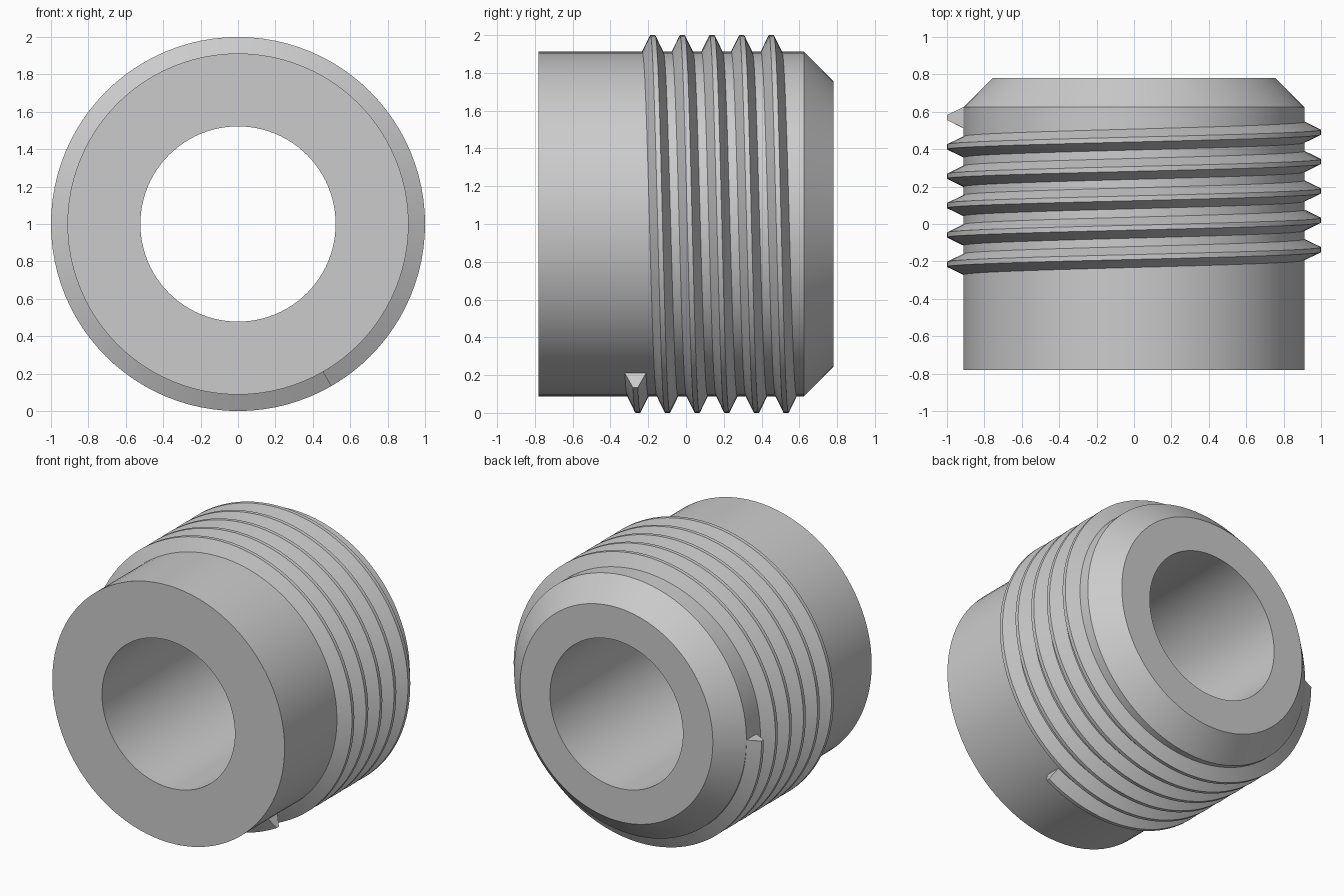
import bpy
import bmesh
from math import cos, sin, pi, radians

SEGMENTS = 96          # facets per turn
BODY_R, CREST_R, BORE_R = 0.912, 1.0, 0.522
HALF_LENGTH = 0.78
PITCH = 0.157

cube = bpy.data.objects.get("Cube")
if cube:
    bpy.data.objects.remove(cube, do_unlink=True)

grey = bpy.data.materials.new("plain grey")
grey.use_nodes = True
colour = (0.6, 0.6, 0.6, 1)
grey.diffuse_color = colour
grey.node_tree.nodes["Principled BSDF"].inputs["Base Color"].default_value = colour


def ring_point(radius, y, angle):
    return (radius * cos(angle), y, 1 + radius * sin(angle))


def sweep(name, sections, closed):
    """Skin a list of matching closed cross-sections."""
    bm = bmesh.new()
    rings = [[bm.verts.new(p) for p in s] for s in sections]
    pairs = list(zip(rings, rings[1:]))
    if closed:
        pairs.append((rings[-1], rings[0]))
    for a, b in pairs:
        for i in range(len(a)):
            j = (i + 1) % len(a)
            bm.faces.new((a[i], a[j], b[j], b[i]))
    if not closed:
        bm.faces.new(rings[0])
        bm.faces.new(rings[-1])
    bmesh.ops.recalc_face_normals(bm, faces=bm.faces)
    mesh = bpy.data.meshes.new(name)
    bm.to_mesh(mesh)
    bm.free()
    mesh.materials.append(grey)
    obj = bpy.data.objects.new(name, mesh)
    bpy.context.collection.objects.link(obj)
    bpy.ops.object.select_all(action='DESELECT')
    obj.select_set(True)
    bpy.context.view_layer.objects.active = obj
    bpy.ops.object.shade_smooth_by_angle(angle=radians(30))
    return obj


# Hollow body with a chamfered back end
body_profile = [(BORE_R, -HALF_LENGTH), (BODY_R, -HALF_LENGTH), (BODY_R, 0.625),
                (0.757, HALF_LENGTH), (BORE_R, HALF_LENGTH)]
step = 2 * pi / SEGMENTS
sweep("threaded_bush_body",
      [[ring_point(r, y, k * step) for r, y in body_profile] for k in range(SEGMENTS)],
      closed=True)

# Helical thread ridge, five and a third turns, with flat end caps
ridge = [(BODY_R - 0.002, -0.057), (CREST_R, -0.013), (CREST_R, 0.013), (BODY_R - 0.002, 0.057)]
start_angle, start_y = radians(-60), -0.268
steps = SEGMENTS * 16 // 3
sweep("screw_thread",
      [[ring_point(r, start_y + PITCH * k / SEGMENTS + y, start_angle - k * step)
        for r, y in ridge] for k in range(steps + 1)],
      closed=False)
